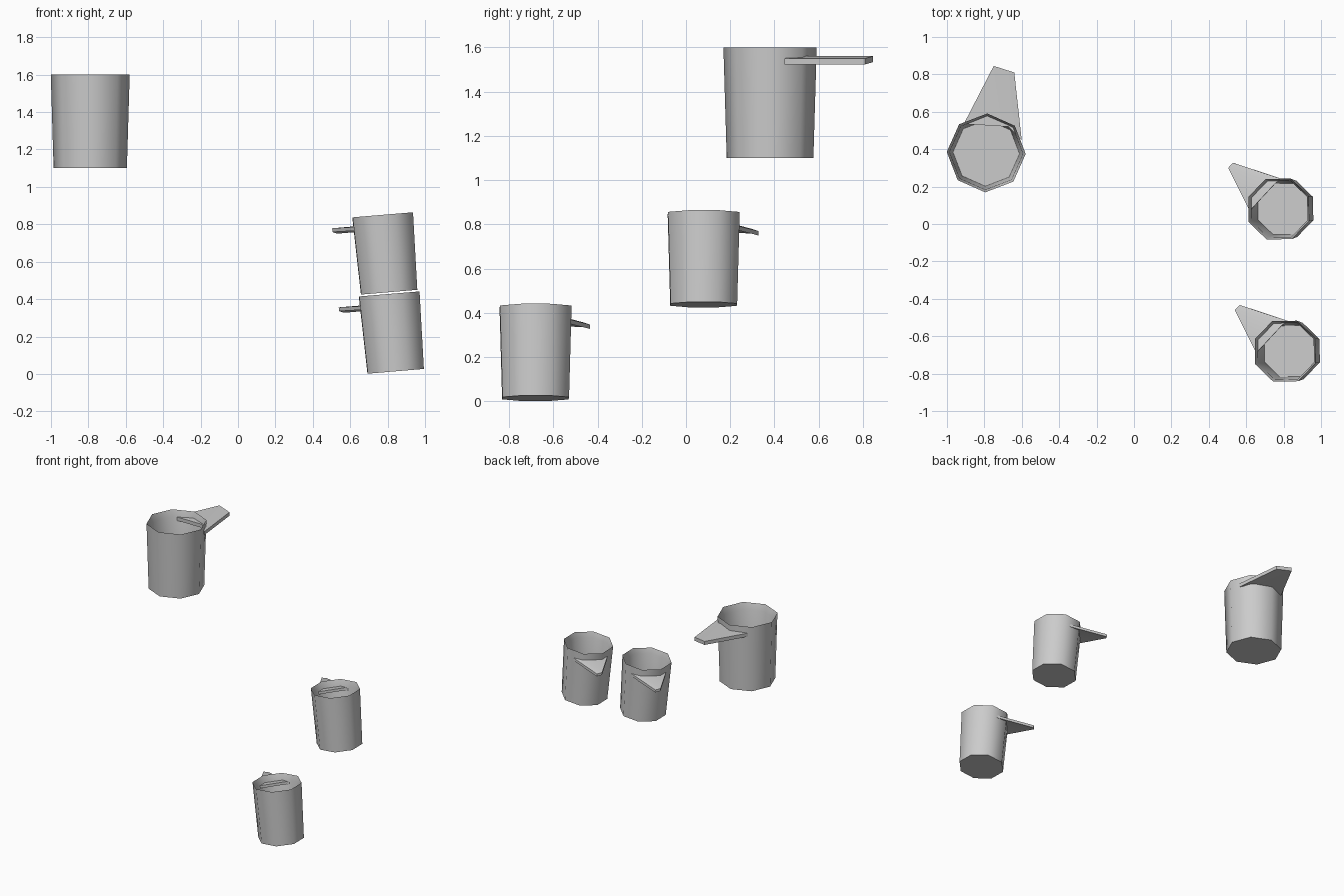
import bpy, bmesh, math
from mathutils import Matrix

if "Cube" in bpy.data.objects:
    bpy.data.objects.remove(bpy.data.objects["Cube"])

SIDES = 8


def finish(name, bm, mat):
    bmesh.ops.recalc_face_normals(bm, faces=bm.faces)
    me = bpy.data.meshes.new(name)
    bm.to_mesh(me)
    bm.free()
    ob = bpy.data.objects.new(name, me)
    bpy.context.collection.objects.link(ob)
    ob.matrix_world = mat
    bpy.ops.object.select_all(action='DESELECT')
    bpy.context.view_layer.objects.active = ob
    ob.select_set(True)
    bpy.ops.object.shade_smooth_by_angle(angle=math.radians(50))


def cup_body(name, mat, s, turn):
    # outer wall, sloping lip, inner wall, floor
    profile = [(0.196, 0.0), (0.211, 0.50), (0.196, 0.45), (0.178, 0.13)]
    bm = bmesh.new()
    rings = []
    for r, z in profile:
        ring = []
        for i in range(SIDES):
            a = math.radians(turn) + i * math.tau / SIDES
            ring.append(bm.verts.new((r * s * math.cos(a), r * s * math.sin(a), z * s)))
        rings.append(ring)
    for lo, hi in zip(rings, rings[1:]):
        for i in range(SIDES):
            j = (i + 1) % SIDES
            bm.faces.new((lo[i], lo[j], hi[j], hi[i]))
    bm.faces.new(rings[0][::-1])
    bm.faces.new(rings[-1])
    finish(name, bm, mat)


def cup_handle(name, mat, pts, thick):
    # thin wedge plate: base, tip, outer tip, outer base, crease end
    bm = bmesh.new()
    top = [bm.verts.new(p) for p in pts]
    bot = [bm.verts.new((x, y, z - thick)) for x, y, z in pts]
    for layer in (top, bot):
        b1, t1, t2, b2, c = layer
        bm.faces.new((b1, t1, c))
        bm.faces.new((t1, t2, b2, c))
    for i in range(5):
        j = (i + 1) % 5
        bm.faces.new((top[i], top[j], bot[j], bot[i]))
    finish(name, bm, mat)


# large upright cup
big = Matrix.Translation((-0.79, 0.38, 1.10))
cup_body("large_cup", big, 1.0, -1.5)
cup_handle("large_cup_handle", big,
           [(-0.12, 0.155, 0.45), (0.04, 0.465, 0.46), (0.15, 0.43, 0.45),
            (0.19, 0.065, 0.45), (0.12, 0.14, 0.46)], 0.027)

# two small tilted cups
small_handle = [(-0.160, -0.01, 0.363), (-0.275, 0.22, 0.366), (-0.25, 0.247, 0.355),
                (0.015, 0.160, 0.355), (-0.02, 0.14, 0.366)]
for label, pos in (("lower", (0.843, -0.68, 0.014)), ("upper", (0.808, 0.08, 0.437))):
    m = Matrix.Translation(pos) @ Matrix.Rotation(math.radians(-4.8), 4, 'Y')
    cup_body(label + "_cup", m, 0.83, 23.5)
    cup_handle(label + "_cup_handle", m, small_handle, 0.02)
